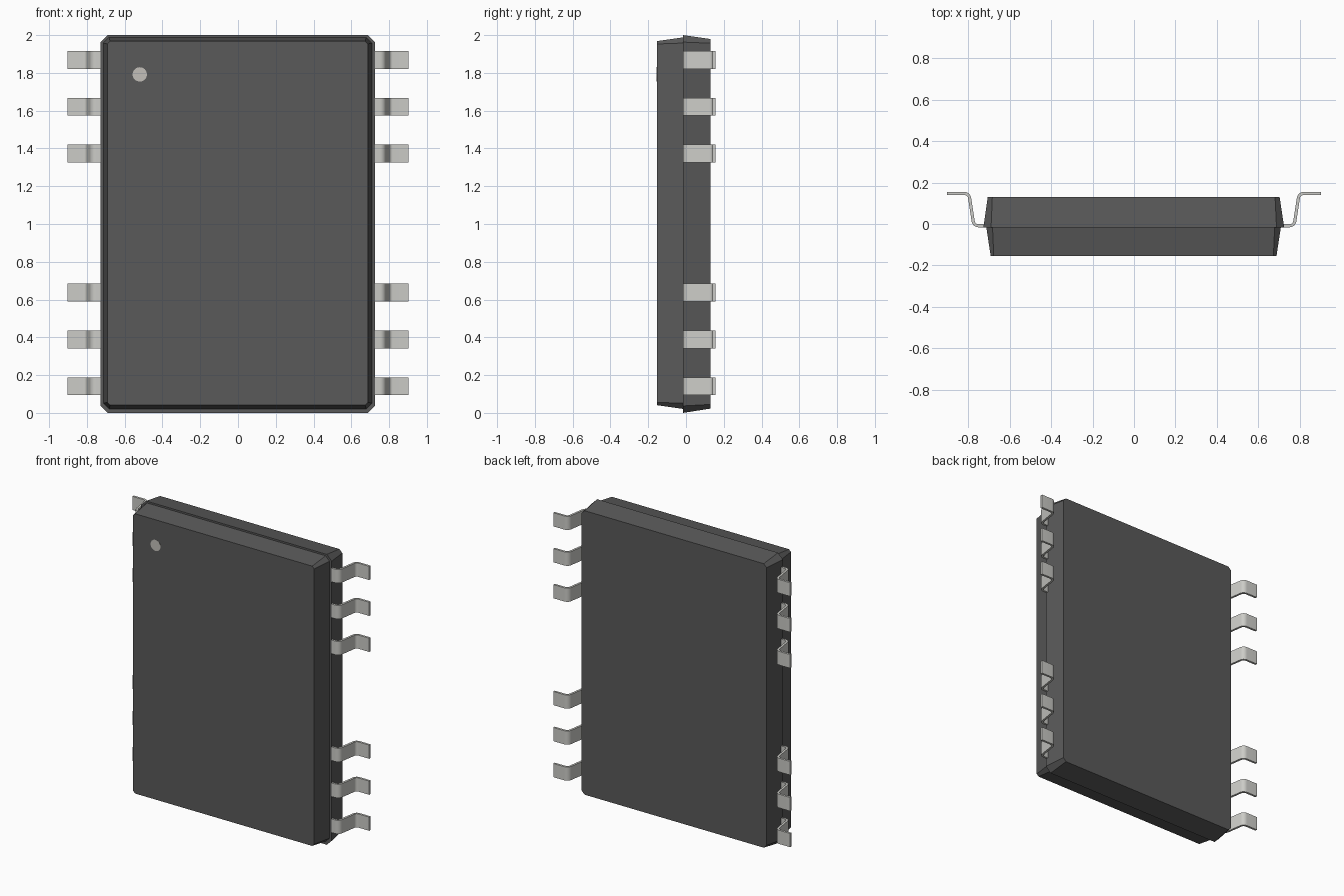
import bpy, bmesh, math
from mathutils import Vector

if "Cube" in bpy.data.objects:
    bpy.data.objects.remove(bpy.data.objects["Cube"])


def material(name, rgb):
    m = bpy.data.materials.new(name)
    m.diffuse_color = (*rgb, 1)
    m.use_nodes = True
    m.node_tree.nodes["Principled BSDF"].inputs["Base Color"].default_value = m.diffuse_color
    return m


BODY = material("dark_plastic", (0.10, 0.10, 0.10))
METAL = material("lead_metal", (0.60, 0.60, 0.57))
MARK = material("marker_paint", (0.55, 0.53, 0.49))


def add_object(name, bm, mat, smooth=False):
    bmesh.ops.recalc_face_normals(bm, faces=bm.faces[:])
    me = bpy.data.meshes.new(name)
    bm.to_mesh(me)
    bm.free()
    me.materials.append(mat)
    ob = bpy.data.objects.new(name, me)
    bpy.context.collection.objects.link(ob)
    if smooth:
        bpy.ops.object.select_all(action='DESELECT')
        ob.select_set(True)
        bpy.context.view_layer.objects.active = ob
        bpy.ops.object.shade_smooth_by_angle(angle=math.radians(35))
    return ob


def loft(name, rings, mat):
    """Capped solid from two or more rings with equal point counts."""
    bm = bmesh.new()
    vs = [[bm.verts.new(p) for p in ring] for ring in rings]
    for a, b in zip(vs, vs[1:]):
        n = len(a)
        for i in range(n):
            bm.faces.new((a[i], a[(i + 1) % n], b[(i + 1) % n], b[i]))
    bm.faces.new(vs[0])
    bm.faces.new(vs[-1])
    return bm


def chamfered(x0, x1, z0, z1, y, c):
    """Rectangle in the xz plane with cut corners."""
    return [(x, y, z) for x, z in (
        (x0 + c, z0), (x1 - c, z0), (x1, z0 + c), (x1, z1 - c),
        (x1 - c, z1), (x0 + c, z1), (x0, z1 - c), (x0, z0 + c))]


# Package body: two drafted halves, the front one slightly smaller
SEAM = -0.016
add_object("front_shell", loft("front_shell", [
    chamfered(-0.692, 0.688, 0.041, 1.968, -0.154, 0.015),
    chamfered(-0.713, 0.709, 0.021, 1.988, SEAM, 0.03)], BODY), BODY)
add_object("back_shell", loft("back_shell", [
    chamfered(-0.727, 0.725, 0.0, 2.0, SEAM, 0.037),
    chamfered(-0.706, 0.703, 0.023, 1.979, 0.131, 0.022)], BODY), BODY)

# Pin-one marker disc
dot = [(-0.52 + 0.038 * math.cos(a), 1.792 + 0.038 * math.sin(a))
       for a in (2 * math.pi * i / 32 for i in range(32))]
add_object("pin_one_marker", loft("marker", [
    [(x, y, z) for x, z in dot] for y in (-0.155, -0.150)], MARK), MARK)


def rounded_path(points, radius, steps=6):
    """Centre line with each inner corner replaced by an arc; yields point and normal."""
    pts = [Vector(p) for p in points]
    dirs = [(b - a).normalized() for a, b in zip(pts, pts[1:])]
    norm = lambda d: Vector((-d.y, d.x))
    out = [(pts[0], norm(dirs[0]))]
    for p, d0, d1 in zip(pts[1:-1], dirs, dirs[1:]):
        turn = math.atan2(d0.x * d1.y - d0.y * d1.x, d0.dot(d1))
        side = math.copysign(1, turn)
        start = p - d0 * radius * math.tan(abs(turn) / 2)
        centre = start + norm(d0) * radius * side
        for i in range(steps + 1):
            a = math.atan2(d0.y, d0.x) + turn * i / steps
            n = Vector((-math.sin(a), math.cos(a)))
            out.append((centre - n * radius * side, n))
    out.append((pts[-1], norm(dirs[-1])))
    return out


# Gull-wing leads: three near each end on both sides
PATH = rounded_path([(0.69, -0.0085), (0.773, -0.0085),
                     (0.797, 0.1475), (0.902, 0.1475)], 0.026)
HALF_T, HALF_W = 0.0075, 0.047
for side, sx in (("left", -1), ("right", 1)):
    for k, z in enumerate((0.141, 0.389, 0.637, 1.373, 1.621, 1.868)):
        rings = []
        for p, n in PATH:
            a, b = p + n * HALF_T, p - n * HALF_T
            rings.append([(sx * q.x, q.y, z + w) for q, w in (
                (a, -HALF_W), (a, HALF_W), (b, HALF_W), (b, -HALF_W))])
        add_object(f"{side}_lead_{k + 1}", loft("lead", rings, METAL), METAL, True)
